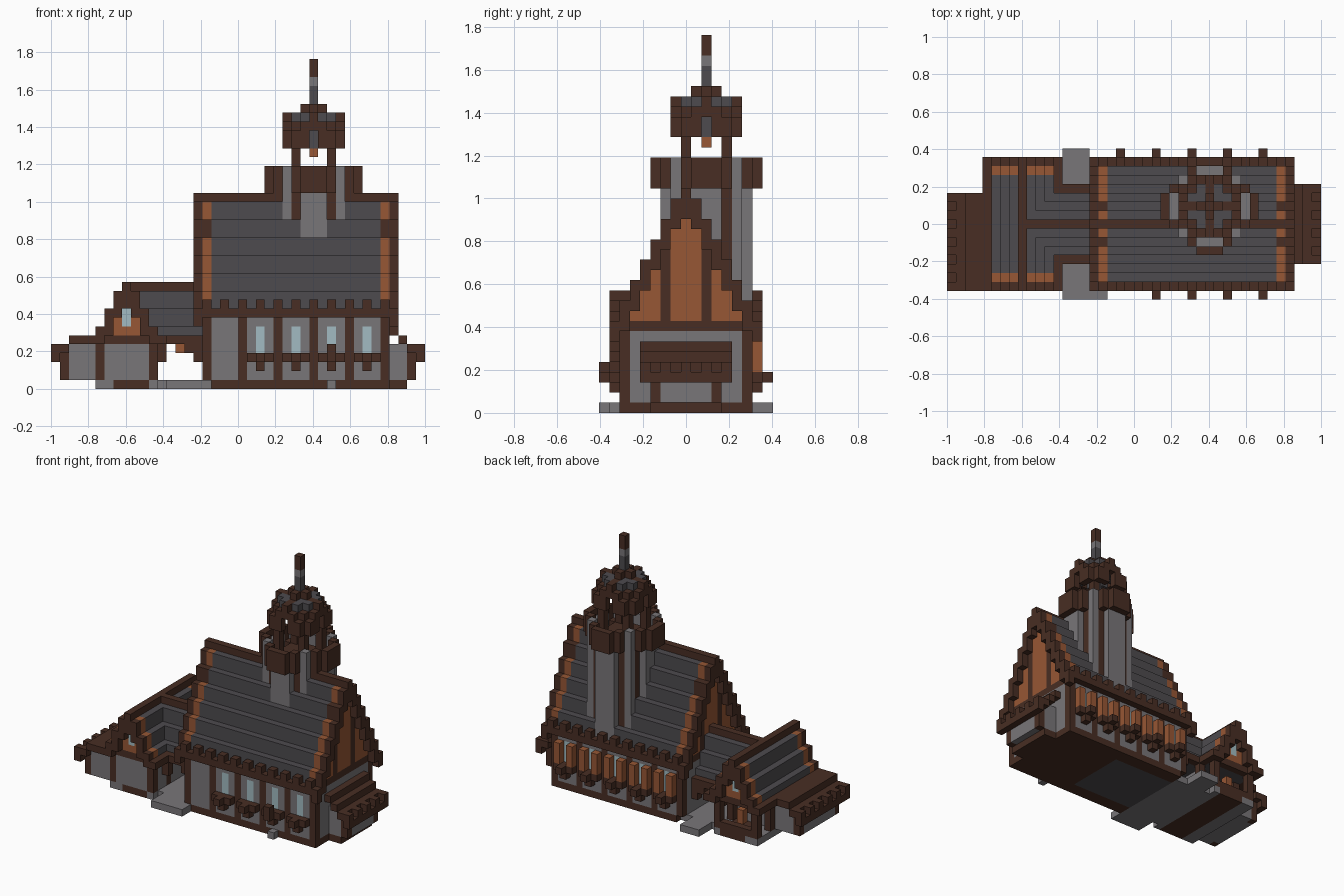
import bpy
import bmesh

UNIT = 2 / 42          # edge of one building block
cells = {}             # (x, y, z) block -> (part, colour); y is counted from the centre line

COLOURS = {
    "dark_timber": (0.065, 0.027, 0.017),
    "light_stone": (0.19, 0.18, 0.19),
    "slate": (0.075, 0.07, 0.077),
    "orange_wood": (0.31, 0.095, 0.035),
    "pale_glass": (0.36, 0.50, 0.54),
}
TIMBER, STONE, SLATE, ORANGE, GLASS = COLOURS


def span(value):
    """A single number is one block, a pair is an inclusive range."""
    return range(value[0], value[1] + 1) if isinstance(value, tuple) else (value,)


def paint(part, colour, x, y, z, both_sides=False):
    for i in span(x):
        for j in span(y):
            for k in span(z):
                cells[i, j, k] = (part, colour)
                if both_sides:
                    cells[i, -j, k] = (part, colour)


def carve(x, y, z):
    for i in span(x):
        for j in span(y):
            for k in span(z):
                cells.pop((i, j, k), None)


def hall_top(a):
    return min(22, 23 - 2 * a)


def wing_top(a):
    return max(6, min(12, 13 - 2 * a))


# Main hall: base, walls, timber posts
WEST, EAST, SIDE, EAVE = 17, 37, 6, 8
paint("hall_base", TIMBER, (WEST + 1, EAST + 2), (-SIDE, SIDE), 0)
carve((EAST + 1, EAST + 2), (-SIDE, SIDE), 0)
paint("hall_base", TIMBER, (EAST + 1, EAST + 2), (-3, 3), 0)
paint("hall_base", SLATE, (WEST + 1, 27), (-4, 4), 0)
paint("hall_walls", STONE, (WEST, EAST), (-SIDE, SIDE), (1, EAVE - 1))
for post in [WEST] + list(range(21, EAST + 1, 4)):
    paint("wall_posts", TIMBER, post, SIDE, (1, EAVE - 1), both_sides=True)

# Main hall roof: stepped slates, timber ridge and eaves
for a in range(EAVE):
    top = hall_top(a) - 1
    colour = TIMBER if a == EAVE - 1 else SLATE
    paint("hall_roof", colour, (WEST, EAST), a, (EAVE, top), both_sides=True)
    for end, frame in ((WEST, WEST - 1), (EAST, EAST + 1)):
        # Recessed gable wall behind a projecting timber frame
        if a < EAVE - 1:
            filling = TIMBER if a == 2 else ORANGE
            paint("gable_walls", filling, end, a, (EAVE + 1, top), both_sides=True)
            paint("gable_walls", TIMBER, end, a, EAVE, both_sides=True)
        paint("gable_frames", TIMBER, frame, a, (max(EAVE - 1, top - 2), top), both_sides=True)
paint("hall_ridge", TIMBER, (WEST, EAST), 0, hall_top(0) - 1)
for x in range(WEST, EAST + 1, 2):
    paint("eave_teeth", TIMBER, x, EAVE - 1, EAVE + 1, both_sides=True)

# Windows, flower boxes and the shutters along the back
for x in range(19, EAST, 4):
    for side in (-1, 1):
        if side < 0 and x == 19:
            continue
        paint("windows", GLASS, x, side * SIDE, (4, 6))
        paint("flower_boxes", TIMBER, (x - 1, x + 1), side * (SIDE + 1), 3)
        paint("flower_boxes", TIMBER, x, side * (SIDE + 1), 2)
        paint("flower_boxes", TIMBER, x, side * (SIDE + 2), 3)
        if side > 0:
            for shutter in (x - 1, x + 1):
                paint("shutters", ORANGE, shutter, SIDE + 1, (4, 6))
paint("flower_boxes", TIMBER, 31, -SIDE - 2, 4)
paint("foundation_stone", STONE, 31, -SIDE - 1, 0)

# East lean-to with stepped timber roof
paint("east_annex", STONE, (EAST + 1, EAST + 3), (-3, 3), (1, 4))
paint("east_posts", TIMBER, EAST + 3, 3, (1, 4), both_sides=True)
for step in range(4):
    paint("east_annex_roof", TIMBER, EAST + 1 + step, (-4, 4), 6 - step)
for y in range(-4, 5, 2):
    paint("east_annex_roof", TIMBER, EAST + 4, y, 4)

# West wing: base, walls and posts
LEFT, RIGHT, MID = 5, 11, 8
paint("wing_base", STONE, (LEFT, RIGHT), (-SIDE, SIDE), 0)
paint("wing_base", TIMBER, (LEFT + 2, RIGHT - 1), (-SIDE, SIDE), 0)
paint("wing_walls", STONE, (LEFT, RIGHT), (-SIDE, SIDE), (1, 4))
carve((LEFT, RIGHT), (3, SIDE), (1, 4))
paint("porch_rail", TIMBER, (LEFT, RIGHT), SIDE, 1)
paint("porch_lantern", ORANGE, MID, SIDE - 1, (2, 3))
for x in (LEFT, RIGHT):
    paint("wing_posts", TIMBER, x, SIDE, (1, 4), both_sides=True)
    paint("wing_posts", TIMBER, x, 3, (1, 4), both_sides=True)

# West wing roof: one ridge along y, a second ridge joining the hall
for a in range(5):
    top = wing_top(a) - 1
    colour = TIMBER if a == 4 else SLATE
    paint("passage_roof", colour, (MID + 1, WEST - 1), a, (5, top), both_sides=True)
for a in range(5):
    top = wing_top(a) - 1
    colour = TIMBER if a == 4 else SLATE
    for x in (MID - a, MID + a):
        for y in range(SIDE + 1):
            for z in range(5, top + 1):
                for s in (-y, y):
                    if a < 4 or (x, s, z) not in cells:
                        paint("wing_roof", colour, x, s, z)
        paint("wing_gables", ORANGE, x, SIDE, (6, top), both_sides=True)
        paint("wing_gables", TIMBER, x, SIDE, 5, both_sides=True)
        paint("wing_gable_frames", TIMBER, x, SIDE + 1, (max(5, top - 2), top), both_sides=True)
paint("wing_windows", GLASS, MID, SIDE, (7, 8), both_sides=True)
ridge = wing_top(0) - 1
paint("wing_ridge", TIMBER, MID, (-SIDE, SIDE), ridge)
paint("wing_ridge", TIMBER, (MID, WEST - 1), 0, ridge)

# West lean-to
paint("west_annex", STONE, (1, 4), (-SIDE, 2), (1, 4))
for y in (-SIDE, 2):
    paint("west_posts", TIMBER, 1, y, (1, 4))
for x, z in enumerate((3, 4, 5, 5, 5)):
    paint("west_annex_roof", TIMBER, x, (-SIDE - 1, 3), z)
for y in range(-SIDE - 1, 4, 2):
    paint("west_annex_roof", TIMBER, 0, y, 4)

# Open passage: paving, steps, brackets and hanging lanterns
paint("paving", STONE, (RIGHT + 1, WEST), (-SIDE + 1, SIDE - 1), 0)
paint("front_steps", STONE, (13, WEST), (-8, -5), 0)
paint("back_steps", STONE, (13, WEST - 2), (5, 8), 0)
for x in (RIGHT + 1, WEST - 1):
    paint("passage_brackets", TIMBER, x, 4, (3, 4), both_sides=True)
paint("passage_brackets", TIMBER, WEST - 2, 4, 4, both_sides=True)
paint("passage_lantern", ORANGE, 14, 0, 4)

# Tower, symmetric in eight directions about its axis
AXIS_X, AXIS_Y, DECK = 29, 2, 22


def tower(part, colour, a, b, z):
    """Repeat one block column in all eight mirrored places."""
    for p in span(a):
        for q in span(b):
            for u, v in ((p, q), (q, p)):
                for s in (-1, 1):
                    for t in (-1, 1):
                        paint(part, colour, AXIS_X + s * u, AXIS_Y + t * v, z)


tower("tower_shaft", STONE, (0, 3), (0, 3), (EAVE, DECK - 1))
tower("tower_shaft", STONE, (0, 1), 4, (EAVE, DECK + 1))
tower("tower_shaft", STONE, 3, 3, (EAVE, DECK + 2))
tower("tower_posts", TIMBER, 2, 3, (EAVE, DECK))
tower("tower_deck", TIMBER, (0, 2), (0, 2), DECK)
tower("tower_parapet", TIMBER, (0, 1), 5, (DECK, DECK + 2))
tower("tower_parapet", TIMBER, 2, 4, (DECK, DECK + 2))

# Belfry: posts, bell, stepped dome
DOME = 27
tower("belfry_posts", TIMBER, 2, 2, (DECK + 1, DOME))
tower("belfry_dome", TIMBER, (1, 2), 3, (DOME, DOME + 1))
tower("belfry_dome", TIMBER, 2, 2, (DOME + 1, DOME + 2))
tower("belfry_dome", TIMBER, 0, 3, (DOME + 2, DOME + 3))
tower("belfry_dome", TIMBER, 1, 3, DOME + 2)
tower("belfry_slates", SLATE, 1, 2, (DOME + 2, DOME + 3))
tower("belfry_slates", SLATE, 1, 1, DOME + 3)
tower("belfry_dome", TIMBER, 0, (1, 2), DOME + 3)
tower("belfry_dome", TIMBER, 0, 1, DOME + 4)
tower("belfry_core", SLATE, 0, 0, (DOME, DOME + 4))
tower("bell", ORANGE, 0, 0, DOME - 1)

# Spire
tower("spire", SLATE, 0, 0, (DOME + 5, DOME + 6))
tower("spire", STONE, 0, 0, DOME + 7)
tower("spire", TIMBER, 0, 0, (DOME + 8, DOME + 9))

# Turn the blocks into one mesh object per part, keeping only exposed faces
if "Cube" in bpy.data.objects:
    bpy.data.objects.remove(bpy.data.objects["Cube"])

materials = {}
for name, rgb in COLOURS.items():
    mat = bpy.data.materials.new(name)
    mat.use_nodes = True
    mat.diffuse_color = (*rgb, 1)
    shader = mat.node_tree.nodes["Principled BSDF"]
    shader.inputs["Base Color"].default_value = (*rgb, 1)
    shader.inputs["Roughness"].default_value = 0.9
    materials[name] = mat


def block_faces(cell):
    """Yield the outward corner loops of every exposed side of a block."""
    for axis in range(3):
        for side in (0, 1):
            neighbour = list(cell)
            neighbour[axis] += 2 * side - 1
            if tuple(neighbour) in cells:
                continue
            loop = []
            for u, v in ((0, 0), (1, 0), (1, 1), (0, 1)):
                corner = list(cell)
                corner[axis] += side
                corner[(axis + 1) % 3] += u
                corner[(axis + 2) % 3] += v
                loop.append(tuple(corner))
            yield loop if side else loop[::-1]


for part in sorted({p for p, c in cells.values()}):
    bm, verts, used = bmesh.new(), {}, []
    for cell, (owner, colour) in cells.items():
        if owner != part:
            continue
        if colour not in used:
            used.append(colour)
        for loop in block_faces(cell):
            for x, y, z in loop:
                if (x, y, z) not in verts:
                    place = (x * UNIT - 1, (y - 0.5) * UNIT, z * UNIT)
                    verts[x, y, z] = bm.verts.new(place)
            bm.faces.new([verts[c] for c in loop]).material_index = used.index(colour)
    mesh = bpy.data.meshes.new(part)
    bm.to_mesh(mesh)
    bm.free()
    for colour in used:
        mesh.materials.append(materials[colour])
    bpy.context.collection.objects.link(bpy.data.objects.new(part, mesh))
